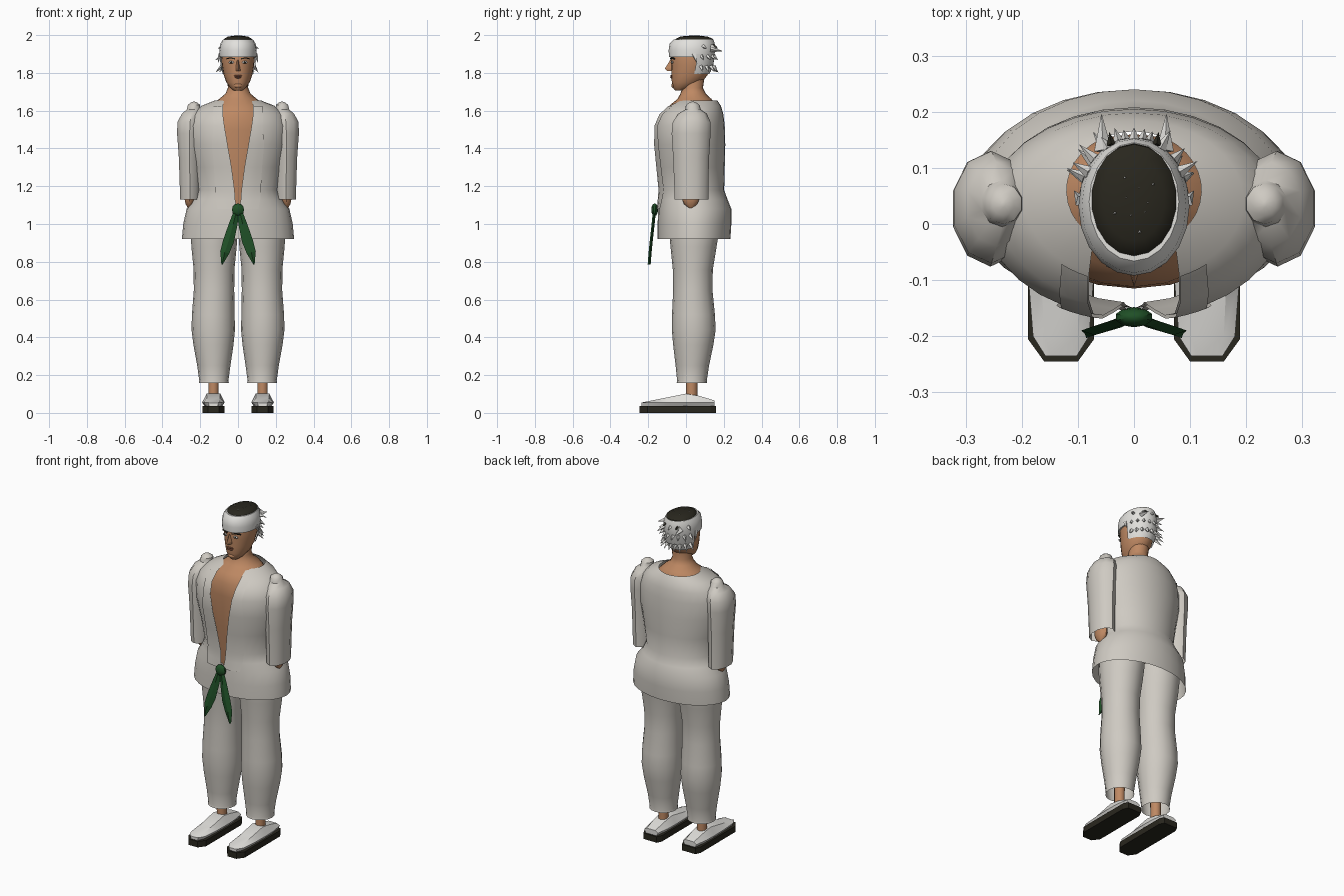
import bpy, bmesh, math, random
from mathutils import Vector, Matrix

cube = bpy.data.objects.get("Cube")
if cube:
    bpy.data.objects.remove(cube)
random.seed(4)


def material(name, rgb):
    m = bpy.data.materials.new(name)
    m.use_nodes = True
    m.diffuse_color = (*rgb, 1)
    m.node_tree.nodes["Principled BSDF"].inputs["Base Color"].default_value = (*rgb, 1)
    return m


cloth = material("off_white_cloth", (0.62, 0.59, 0.54))
white = material("bright_white", (0.76, 0.75, 0.72))
tan = material("tan_skin", (0.52, 0.25, 0.125))
lip = material("brown_lip", (0.25, 0.09, 0.05))
black = material("dark_brown_black", (0.022, 0.02, 0.013))
green = material("green_sash", (0.014, 0.08, 0.02))


def finish(name, bm, mat, smooth=40):
    bmesh.ops.recalc_face_normals(bm, faces=bm.faces)
    me = bpy.data.meshes.new(name)
    bm.to_mesh(me)
    bm.free()
    me.materials.append(mat)
    ob = bpy.data.objects.new(name, me)
    bpy.context.collection.objects.link(ob)
    if smooth:
        bpy.ops.object.select_all(action="DESELECT")
        ob.select_set(True)
        bpy.context.view_layer.objects.active = ob
        bpy.ops.object.shade_smooth_by_angle(angle=math.radians(smooth))
    return ob


def skin(name, rings, mat, closed=True, caps=(True, True), smooth=40):
    """Bridge a list of equal point rings into a surface."""
    bm = bmesh.new()
    rows = [[bm.verts.new(p) for p in r] for r in rings]
    n = len(rows[0])
    for a, b in zip(rows, rows[1:]):
        for i in range(n if closed else n - 1):
            j = (i + 1) % n
            bm.faces.new((a[i], a[j], b[j], b[i]))
    for use, row in zip(caps, (rows[0], rows[-1])):
        if use and closed:
            bm.faces.new(row)
    return finish(name, bm, mat, smooth)


def oval(t, z, rx, yf, yb, cx=0, grow=0):
    """Point on a horizontal oval, t measured from the front."""
    mid, h = (yf + yb) / 2, (yb - yf) / 2
    return (cx + (rx + grow) * math.sin(t), mid - (h + grow) * math.cos(t), z)


def tube(name, rings, mat, n=16, cx=0, caps=(True, True), smooth=40):
    """Rings are (z, half width, front y, back y[, centre x])."""
    pts = [[oval(math.tau * i / n, *r[:4], cx=cx * (r[4] if len(r) > 4 else 1))
            for i in range(n)] for r in rings]
    return skin(name, pts, mat, caps=caps, smooth=smooth)


def arc(name, rings, starts, ends, mat, n=24, grow=0):
    """Open sheet following ovals between two angles per ring."""
    pts = [[oval(a + (b - a) * i / n, *r[:4], grow=grow) for i in range(n + 1)]
           for r, a, b in zip(rings, starts, ends)]
    return skin(name, pts, mat, closed=False)


def ball(name, loc, size, mat):
    bm = bmesh.new()
    m = Matrix.Translation(loc) @ Matrix.Diagonal((*size, 1))
    bmesh.ops.create_uvsphere(bm, u_segments=10, v_segments=6, radius=1, matrix=m)
    return finish(name, bm, mat)


def spikes(name, items, mat):
    """Small cones given as (base, tip, radius)."""
    bm = bmesh.new()
    for base, tip, r in items:
        b, t = Vector(base), Vector(tip)
        m = Matrix.Translation((b + t) / 2) @ (t - b).to_track_quat("Z", "Y").to_matrix().to_4x4()
        bmesh.ops.create_cone(bm, cap_ends=True, segments=4, radius1=r, radius2=0,
                              depth=(t - b).length, matrix=m)
    return finish(name, bm, mat, 0)


# Jacket: open down the chest, closed under the sash; last value is the gap
jacket = [(0.92, .297, -.15, .235, 0), (1.0, .29, -.15, .24, 0), (1.08, .272, -.148, .24, .006),
          (1.13, .235, -.144, .22, .015), (1.18, .214, -.14, .202, .018), (1.3, .235, -.153, .205, .034),
          (1.42, .262, -.167, .208, .055), (1.52, .265, -.168, .205, .072), (1.58, .243, -.145, .198, .08),
          (1.625, .195, -.1, .185, .08), (1.655, .12, -.045, .165, .072)]
gaps = [math.asin(r[4] / r[1]) for r in jacket]
arc("jacket", jacket, gaps, [math.tau - g for g in gaps], cloth, 28)

# Lapels lie just over the jacket on each side of the gap
lapel_width = (.1, .1, .1, .09, .08, .055, .05, .045)
for side, label in ((1, "left"), (-1, "right")):
    rows = jacket[2:10]
    a = [side * g for g in gaps[2:10]]
    b = [side * math.asin(min(.9, (r[4] + w) / r[1])) for r, w in zip(rows, lapel_width)]
    arc(label + "_lapel", rows, a, b, cloth, 3, grow=.006)

# Torso and neck
tube("torso_and_neck", [(1.02, .12, -.07, .12), (1.3, .18, -.105, .15), (1.5, .21, -.115, .16),
     (1.58, .18, -.112, .16), (1.63, .135, -.085, .155), (1.662, .1, -.045, .135),
     (1.69, .066, -.03, .105), (1.72, .054, -.02, .09), (1.79, .056, -.02, .1)], tan, 20)

# Head
head = [(1.708, .025, -.058, .0), (1.722, .042, -.07, .03), (1.75, .062, -.075, .085),
        (1.79, .076, -.078, .115), (1.84, .085, -.078, .13), (1.89, .089, -.082, .14),
        (1.95, .08, -.07, .13)]
tube("head", head, tan, 20)
skin("nose", [[(-.009, -.07, 1.868), (0, -.084, 1.868), (.009, -.07, 1.868)],
              [(-.013, -.07, 1.825), (0, -.112, 1.822), (.013, -.07, 1.825)],
              [(-.015, -.07, 1.81), (0, -.098, 1.81), (.015, -.07, 1.81)]], tan, smooth=0)
ball("upper_lip", (0, -.077, 1.785), (.024, .006, .005), lip)
ball("lower_lip", (0, -.077, 1.776), (.019, .007, .005), lip)
ball("chin", (0, -.064, 1.733), (.022, .014, .014), tan)
for side, label in ((1, "left"), (-1, "right")):
    ball(label + "_eye", (side * .036, -.073, 1.856), (.015, .006, .007), white)
    ball(label + "_pupil", (side * .036, -.078, 1.856), (.006, .003, .006), black)
    skin(label + "_brow", [[(side * x, y - d, z + h) for d, h in
         ((0, 0), (.007, 0), (.007, .006), (0, .006))]
         for x, y, z in ((.015, -.078, 1.871), (.04, -.072, 1.877), (.06, -.058, 1.872))], black, smooth=0)

# Headband, dark crown and the light hair around the back
tube("headband", [(1.885, .097, -.09, .148), (1.92, .099, -.092, .155), (1.955, .093, -.087, .152),
     (1.976, .08, -.066, .145)], white, 20)
tube("dark_crown", [(1.965, .081, -.062, .148), (1.98, .074, -.055, .142), (1.992, .055, -.03, .115),
     (1.997, .02, .02, .07)], black, 18)
back_hair = [(1.795, .08, -.07, .122), (1.84, .092, -.078, .142), (1.9, .097, -.085, .152)]
arc("back_hair", back_hair, [1.75] * 3, [math.tau - 1.75] * 3, white, 14, grow=.002)

locks = []
for row, (z, count) in enumerate(((1.835, 9), (1.89, 8), (1.94, 5))):
    for i in range(count):
        t = 1.85 + (math.tau - 3.7) * (i + .5) / count
        base = Vector(oval(t, z, .092, -.08, .147))
        out = Vector((math.sin(t), -math.cos(t), 0))
        reach = random.uniform(.02, .045)
        locks.append((base, base + out * reach + Vector((0, 0, -.012 - .01 * (2 - row))), .012))
for side in (-1, 1):
    locks.append(((side * .055, .13, 1.925), (side * .058, .197, 1.915), .016))
    locks.append(((side * .094, .04, 1.9), (side * .107, .06, 1.85), .012))
spikes("hair_locks", locks, white)
tufts = []
for i in range(9):
    a, r = math.tau * i / 9, .02 + .02 * (i % 2)
    p = Vector((r * math.cos(a), .035 + 1.3 * r * math.sin(a), 1.986))
    tufts.append((p, p + Vector((.006, .004, .013)), .006))
spikes("crown_tufts", tufts, white)
spikes("dark_back_locks", [((x, .14, 1.945), (x * 1.1, .164, 1.935), .009) for x in (-.04, 0, .04)], black)

# Sleeves, arms, trousers and shoes, mirrored
for side, label in ((1, "left"), (-1, "right")):
    tube(label + "_sleeve", [(1.13, .054, -.06, .118, .255), (1.2, .056, -.062, .118, .255),
         (1.35, .06, -.068, .122, .256), (1.48, .07, -.076, .13, .256), (1.54, .07, -.07, .13, .254),
         (1.585, .054, -.04, .11, .245), (1.605, .038, -.005, .078, .235), (1.63, .034, 0, .072, .233),
         (1.642, .02, .015, .055, .233), (1.648, .004, .03, .04, .233)],
         cloth, 10, side, (False, True))
    tube(label + "_arm", [(1.085, .008, .015, .035, .258), (1.105, .02, -.01, .06, .258),
         (1.13, .026, -.02, .07, .258), (1.4, .035, -.03, .08, .258)], tan, 10, side)
    tube(label + "_trouser_leg", [(.158, .08, -.05, .112, .128), (.17, .077, -.047, .11, .128),
         (.25, .088, -.055, .122, .128), (.36, .106, -.068, .145, .13), (.44, .115, -.075, .157, .131),
         (.52, .113, -.074, .153, .131), (.65, .107, -.068, .14, .127), (.76, .108, -.07, .142, .127),
         (.88, .12, -.082, .162, .127), (.96, .124, -.09, .175, .126), (1.06, .12, -.09, .17, .12)],
         cloth, 16, side, (False, True))
    tube(label + "_ankle", [(.08, .028, .0, .06, .13), (.25, .03, -.002, .062, .13)], tan, 10, side)

    # Sole: flat slab with clipped toe corners
    outline = [(-.03, -.245), (.03, -.245), (.059, -.205), (.059, .13), (.045, .16),
               (-.045, .16), (-.059, .13), (-.059, -.205)]
    skin(label + "_sole", [[(side * .13 + x, y, z) for x, y in outline] for z in (0, .036)],
         black, smooth=0)

    # Upper: sections from toe to heel as (y, half width, height)
    profile = ((-.75, .034), (-1, .055), (-.6, 1), (.6, 1), (1, .055), (.75, .034))
    upper = [(-.235, .028, .052), (-.2, .05, .062), (-.1, .058, .082), (0, .06, .102),
             (.07, .058, .09), (.15, .046, .066)]
    skin(label + "_shoe_upper", [[(side * .13 + k * w, y, h if z == 1 else z) for k, z in profile]
         for y, w, h in upper], white, smooth=35)

    # Sash tail: leaf shape hanging from the knot
    tail = [(0.005, -.166, 1.08, .012), (.025, -.174, 1.0, .022), (.05, -.184, .91, .028),
            (.07, -.19, .85, .024), (.085, -.195, .785, .003)]
    skin(label + "_sash_tail", [[(side * (x + w * a), y + b, z + w * a * .25) for a, b in
         ((-1, 0), (0, -.008), (1, 0), (0, .008))] for x, y, z, w in tail], green, smooth=0)

ball("sash_knot", (0, -.166, 1.075), (.034, .018, .034), green)
